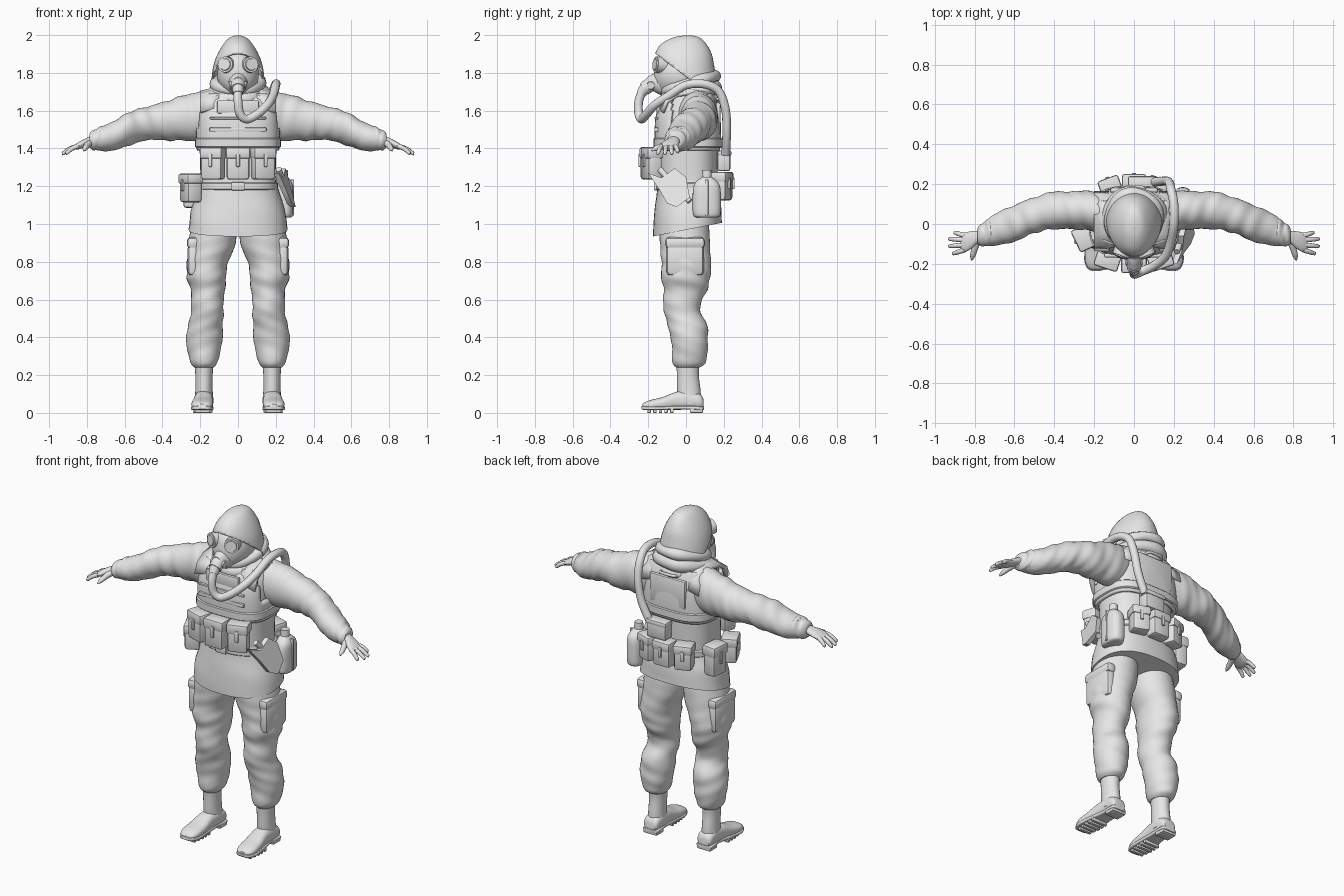
import bpy, bmesh, math
from math import sin, cos, pi
from mathutils import Vector, Matrix

cube = bpy.data.objects.get("Cube")
if cube:
    bpy.data.objects.remove(cube, do_unlink=True)

GREY = (0.8, 0.8, 0.8, 1)
mat = bpy.data.materials.new("plain grey")
mat.use_nodes = True
mat.diffuse_color = GREY
mat.node_tree.nodes["Principled BSDF"].inputs["Base Color"].default_value = GREY


def add(name, data, mirror=False):
    obj = bpy.data.objects.new(name, data)
    bpy.context.scene.collection.objects.link(obj)
    data.materials.append(mat)
    if mirror:
        obj.modifiers.new("mirror", "MIRROR").use_mirror_merge = False
    return obj


def from_bmesh(name, bm, mirror=False):
    bmesh.ops.recalc_face_normals(bm, faces=bm.faces)
    mesh = bpy.data.meshes.new(name)
    bm.to_mesh(mesh)
    bm.free()
    return add(name, mesh, mirror)


def spline(rows, steps):
    """Smooth path through rows of numbers."""
    out = []
    for i in range(len(rows) - 1):
        a, b, c, d = (rows[max(0, min(len(rows) - 1, i + k))] for k in (-1, 0, 1, 2))
        for s in range(steps):
            t = s / steps
            out.append([(2*q + (r-p)*t + (2*p-5*q+4*r-s4)*t*t + (3*q-p-3*r+s4)*t**3) / 2
                        for p, q, r, s4 in zip(a, b, c, d)])
    return out + [list(rows[-1])]


def loft(name, axis, rows, n=36, power=2, steps=4, fold=0, freq=60, mirror=False,
         caps=True, edit=None):
    """Skin over rings; a row is position, two centre values and two radii."""
    bm = bmesh.new()
    rings = []
    path = spline(rows, steps)
    for i, (t, a, b, ra, rb) in enumerate(path):
        ring = []
        for k in range(n):
            u = 2 * pi * k / n
            c, s = cos(u), sin(u)
            f = fold * sin(pi * i / (len(path) - 1))
            w = 1 + f * (sin(freq*t + 2*sin(u + 9*t)) + 0.6*sin(1.7*freq*t + 3*u))
            p = a + math.copysign(abs(c)**(2/power), c) * ra * w
            q = b + math.copysign(abs(s)**(2/power), s) * rb * w
            co = {"x": (t, p, q), "y": (p, t, q), "z": (p, q, t)}[axis]
            ring.append(bm.verts.new(co))
        rings.append(ring)
    for r1, r2 in zip(rings, rings[1:]):
        for k in range(n):
            bm.faces.new((r1[k], r1[k-1], r2[k-1], r2[k]))
    if caps:
        bm.faces.new(rings[0])
        bm.faces.new(rings[-1])
    if edit:
        edit(bm)
    return from_bmesh(name, bm, mirror)


def tube(name, points, radii, mirror=False, steps=6):
    curve = bpy.data.curves.new(name, "CURVE")
    curve.dimensions = "3D"
    curve.bevel_depth = 1
    curve.bevel_resolution = 4
    curve.use_fill_caps = True
    if not isinstance(radii, (list, tuple)):
        radii = [radii] * len(points)
    path = spline([(*p, r) for p, r in zip(points, radii)], steps)
    line = curve.splines.new("POLY")
    line.points.add(len(path) - 1)
    for point, (x, y, z, r) in zip(line.points, path):
        point.co = (x, y, z, 1)
        point.radius = r
    return add(name, curve, mirror)


def box(name, centre, size, turn=0, bevel=0.012, mirror=False):
    bm = bmesh.new()
    m = Matrix.Translation(centre) @ Matrix.Rotation(turn, 4, "Z") @ Matrix.Diagonal((*size, 1))
    bmesh.ops.create_cube(bm, size=1, matrix=m)
    bmesh.ops.bevel(bm, geom=bm.edges[:], offset=bevel, segments=2, affect="EDGES", profile=0.5)
    return from_bmesh(name, bm, mirror)


def rod(name, start, end, r1, r2, mirror=False):
    start, end = Vector(start), Vector(end)
    d = end - start
    bm = bmesh.new()
    m = Matrix.Translation((start + end) / 2) @ d.to_track_quat("Z", "Y").to_matrix().to_4x4()
    bmesh.ops.create_cone(bm, cap_ends=True, segments=24, radius1=r1, radius2=r2,
                          depth=d.length, matrix=m)
    return from_bmesh(name, bm, mirror)


def pouch(name, x, y, z, w, d, h, turn=0, mirror=False):
    """Soft box with a lid and a strap on its outer face."""
    box(name, (x, y, z), (w, d, h), turn, 0.015, mirror)
    box(name + "_flap", (x, y, z + 0.33*h), (w + 0.01, d + 0.012, 0.36*h), turn, 0.012, mirror)
    out = Matrix.Rotation(turn, 3, "Z") @ Vector((0, -d/2 - 0.006, 0))
    box(name + "_strap", (x + out.x, y + out.y, z + 0.1*h), (0.02, 0.012, 0.4*h), turn, 0.004, mirror)


# Trousers with cargo pockets
loft("trouser_leg", "z", [
    (1.0, .125, -.01, .12, .13), (.9, .137, -.005, .125, .133), (.8, .16, 0, .11, .13),
    (.72, .168, 0, .104, .13), (.65, .16, -.005, .09, .115), (.55, .163, -.022, .086, .095),
    (.47, .17, .005, .09, .106), (.38, .18, .02, .097, .096), (.3, .18, .018, .08, .093),
    (.26, .18, .016, .068, .085), (.24, .18, .01, .052, .062)],
    fold=.028, freq=48, steps=6, mirror=True)
box("cargo_pocket", (.235, -.005, .81), (.065, .2, .17), 0, .025, True)
box("cargo_pocket_flap", (.238, -.005, .9), (.065, .21, .06), 0, .02, True)

# Boots
loft("boot_shaft", "z", [(.05, .18, .02, .05, .06), (.12, .18, .015, .046, .062),
     (.2, .18, .01, .046, .058), (.27, .18, .01, .05, .062)], mirror=True)
loft("boot_foot", "y", [(.092, .18, .05, .035, .025), (.075, .18, .06, .047, .04),
     (.02, .18, .068, .05, .05), (-.05, .183, .064, .05, .048), (-.12, .187, .05, .056, .035),
     (-.18, .19, .042, .056, .028), (-.215, .19, .038, .045, .02), (-.23, .19, .036, .025, .01)],
     power=2.5, mirror=True)
loft("boot_sole", "y", [(.095, .18, .025, .03, .01), (.08, .18, .025, .05, .01),
     (0, .18, .028, .045, .01), (-.1, .187, .026, .055, .01), (-.18, .19, .024, .06, .01),
     (-.225, .19, .026, .042, .01), (-.235, .19, .028, .02, .008)], power=5, mirror=True)
box("boot_heel", (.18, .055, .014), (.09, .07, .028), 0, .006, True)
for i in range(5):
    box("boot_tread", (.188, -.075 - .03*i, .012), (.1 - .01*max(0, i - 2), .018, .024), 0, .003, True)


# Jacket with a hem that rises toward the back
def lift_hem(bm):
    for v in bm.verts:
        v.co.z += max(0, 1.2 - v.co.z) * .75 * (v.co.y + .17)


loft("jacket_skirt", "z", [(.935, 0, .008, .262, .182), (1.05, 0, .008, .248, .178),
     (1.15, 0, .008, .222, .165), (1.23, 0, .008, .2, .158)], power=2.4, fold=.008, freq=20,
     edit=lift_hem)
loft("torso", "z", [(1.18, 0, .01, .2, .155), (1.3, 0, .01, .2, .158), (1.45, 0, .01, .205, .16),
     (1.58, 0, .015, .205, .15), (1.66, 0, .03, .19, .125), (1.71, 0, .035, .15, .1),
     (1.76, 0, .035, .1, .1)], power=2.5)
loft("belt", "z", [(1.18, 0, .01, .207, .163), (1.185, 0, .01, .212, .168),
     (1.215, 0, .01, .212, .168), (1.22, 0, .01, .205, .163)], power=2.5, steps=1)
box("belt_buckle", (0, -.16, 1.2), (.07, .02, .045), 0, .006)


# Armoured vest with arm openings
def arm_holes(bm):
    gone = [f for f in bm.faces if abs(f.calc_center_median().x) > .15
            and f.calc_center_median().z > 1.5 and abs(f.calc_center_median().y - .02) < .1]
    bmesh.ops.delete(bm, geom=gone, context="FACES")


vest = loft("vest", "z", [(1.39, 0, .01, .218, .17), (1.46, 0, .01, .222, .176),
            (1.56, 0, .01, .218, .172), (1.64, 0, .015, .205, .152), (1.69, 0, .02, .195, .125)],
            n=64, power=3, caps=False, edit=arm_holes)
vest.modifiers.new("thickness", "SOLIDIFY").thickness = .02
for z, h, r in ((1.43, .05, .228), (1.5, .022, .226), (1.56, .012, .222)):
    if z < 1.5:
        loft("vest_band", "z", [(z-h/2, 0, .01, r-.006, .178), (z-h/2+.005, 0, .01, r, .183),
             (z+h/2-.005, 0, .01, r, .183), (z+h/2, 0, .01, r-.006, .178)], power=3, steps=1)
    else:
        box("vest_seam", (0, -.157, z), (.3, .02, h), 0, .005)
box("chest_panel", (0, -.145, 1.62), (.22, .02, .07), 0, .006)
box("back_panel", (0, .17, 1.56), (.24, .025, .17), 0, .01)
tube("drag_handle", [(-.05, .16, 1.66), (-.04, .185, 1.665), (.04, .185, 1.665), (.05, .16, 1.66)], .008)
bm = bmesh.new()
edge = [(-.135, 1.62), (-.11, 1.68), (-.05, 1.718), (.03, 1.73), (.1, 1.715), (.15, 1.66), (.165, 1.6)]
pairs = [[bm.verts.new((x, y, z - .25*(x - .1))) for x in (.1, .2)] for y, z in edge]
for (a, b), (c, d) in zip(pairs, pairs[1:]):
    bm.faces.new((a, b, d, c))
from_bmesh("vest_shoulder", bm, True).modifiers.new("thickness", "SOLIDIFY").thickness = .022

# Sleeves, cuffs and bare hands
loft("sleeve", "x", [(.1, .05, 1.58, .08, .1), (.18, .06, 1.575, .098, .13), (.25, .068, 1.565, .098, .125),
     (.33, .07, 1.555, .095, .112), (.42, .065, 1.54, .093, .098), (.5, .045, 1.53, .09, .086),
     (.57, .015, 1.505, .092, .09), (.64, -.01, 1.475, .088, .08), (.7, -.03, 1.455, .08, .07),
     (.74, -.045, 1.45, .064, .06)], fold=.035, freq=52, steps=6, mirror=True)
loft("cuff", "x", [(.7, -.035, 1.455, .06, .055), (.725, -.04, 1.452, .07, .065),
     (.75, -.05, 1.447, .06, .056), (.77, -.055, 1.444, .055, .052), (.785, -.06, 1.442, .04, .038)],
     fold=.04, freq=120, mirror=True)
loft("palm", "x", [(.76, -.06, 1.445, .03, .028), (.79, -.068, 1.437, .034, .024),
     (.82, -.082, 1.425, .045, .022), (.85, -.092, 1.412, .049, .018), (.87, -.095, 1.405, .042, .01)],
     n=20, mirror=True)
for name, y, tip in (("index", -.13, (.912, -.15, 1.372)), ("middle", -.105, (.932, -.112, 1.37)),
                     ("ring", -.08, (.932, -.075, 1.372)), ("little", -.058, (.905, -.042, 1.38))):
    root = Vector((.85, y, 1.412))
    tip = Vector(tip)
    tube(name + "_finger", [root, root.lerp(tip, .5) + Vector((0, 0, .006)), root.lerp(tip, .93), tip],
         (.013, .012, .009, .003), True, 3)
tube("thumb", [(.785, -.08, 1.43), (.8, -.125, 1.415), (.81, -.16, 1.4), (.815, -.182, 1.388)],
     (.02, .016, .013, .004), True, 3)


# Hood with a face opening, and the folds round the neck
def face_opening(bm):
    origin, normal = Vector((0, -.16, 1.9)), Vector((0, .75, 1))
    for co, no in ((origin, normal), (Vector((0, .03, 0)), Vector((0, 1, 0)))):
        bmesh.ops.bisect_plane(bm, geom=bm.verts[:] + bm.edges[:] + bm.faces[:], plane_co=co, plane_no=no)
    gone = [f for f in bm.faces if (f.calc_center_median() - origin).dot(normal) < 0
            and f.calc_center_median().y < .03]
    bmesh.ops.delete(bm, geom=gone, context="FACES")


hood = loft("hood", "z", [(1.66, 0, .03, .14, .13), (1.72, 0, .02, .142, .145), (1.79, 0, .0, .138, .157),
            (1.85, 0, -.01, .127, .157), (1.9, 0, -.014, .108, .15), (1.95, 0, -.012, .079, .122),
            (1.985, 0, 0, .047, .075), (1.998, 0, .01, .014, .024)], n=40, edit=face_opening)
hood.modifiers.new("thickness", "SOLIDIFY").thickness = .012
for name, z, tilt, rx, ry, r in (("upper", 1.745, .3, .118, .128, .032), ("lower", 1.69, .25, .128, .125, .04),
                                 ("front", 1.65, .12, .1, .125, .03)):
    ring = [(rx*cos(k*pi/12), .025 + ry*sin(k*pi/12), z + tilt*ry*sin(k*pi/12)) for k in range(25)]
    tube("neck_fold_" + name, ring, [r * (1 + .12*sin(k*pi/3)) for k in range(25)], steps=2)

# Breathing mask: face, eyepieces, valve and hose
loft("mask_face", "y", [(.06, 0, 1.79, .105, .12), (-.05, 0, 1.79, .11, .122), (-.1, 0, 1.795, .1, .115),
     (-.135, 0, 1.795, .078, .1), (-.16, 0, 1.79, .045, .07), (-.17, 0, 1.78, .02, .035)])
loft("mask_snout", "y", [(-.08, 0, 1.74, .07, .075), (-.14, 0, 1.745, .055, .06),
     (-.18, 0, 1.75, .038, .042), (-.205, 0, 1.75, .025, .028)])
eye, look = Vector((.05, -.115, 1.84)), Vector((.4, -1, .1)).normalized()
rod("eyepiece", eye, eye + look*.05, .045, .042, True)
rod("eye_lens", eye + look*.045, eye + look*.056, .034, .03, True)
rod("valve_body", (0, -.15, 1.765), (0, -.222, 1.715), .04, .036)
rod("valve_collar", (0, -.205, 1.735), (0, -.238, 1.69), .034, .026)
rod("valve_side_cap", (.02, -.185, 1.735), (.044, -.187, 1.733), .024, .02, True)
tube("hose", [(0, -.228, 1.71), (0, -.25, 1.65), (.01, -.25, 1.585), (.045, -.235, 1.555),
     (.1, -.21, 1.58), (.155, -.165, 1.63), (.185, -.09, 1.68), (.2, 0, 1.735), (.2, .1, 1.74),
     (.185, .175, 1.7), (.175, .21, 1.6), (.15, .215, 1.48), (.1, .21, 1.37)], .023)

# Front pouches
pouch("front_pouch_centre", 0, -.2, 1.32, .12, .08, .17)
pouch("front_pouch_side", .132, -.18, 1.32, .115, .08, .17, .32, True)

# Gear round the back of the belt
box("filter_box", (.04, .2, 1.335), (.13, .07, .11), 0, .012)
box("filter_box_lid", (.04, .205, 1.375), (.14, .07, .03), 0, .01)
pouch("back_pouch_middle", 0, .205, 1.2, .11, .08, .15, pi)
pouch("back_pouch_side", .118, .185, 1.2, .1, .085, .15, pi - .35, True)
pouch("right_pouch", -.245, .07, 1.175, .11, .08, .18, -pi/2 - .1)
pouch("right_front_pouch", -.25, -.07, 1.19, .11, .085, .15, -pi/2 + .45)

# Water bottle on the left hip
loft("bottle", "z", [(1.035, .245, .11, .035, .055), (1.05, .245, .11, .046, .072), (1.12, .245, .11, .048, .075),
     (1.2, .245, .11, .046, .07), (1.235, .242, .11, .034, .045), (1.25, .24, .11, .02, .022)], power=2.5)
rod("bottle_cap", (.24, .11, 1.245), (.24, .11, 1.285), .026, .024)
box("bottle_strap", (.245, .11, 1.14), (.104, .016, .19), 0, .004)

# Folding spade on the left hip
outline = [(-.2, 1.27), (-.13, 1.245), (-.06, 1.295), (0, 1.25), (.02, 1.14), (-.05, 1.09), (-.1, 1.11), (-.14, 1.18)]
bm = bmesh.new()
face = bm.faces.new([bm.verts.new((.25 - .25*(z - 1.2) + .3*min(0, y + .05), y, z)) for y, z in outline])
grown = bmesh.ops.extrude_face_region(bm, geom=[face])["geom"]
bmesh.ops.translate(bm, verts=[v for v in grown if isinstance(v, bmesh.types.BMVert)], vec=(.028, 0, 0))
from_bmesh("spade_blade", bm)
rod("spade_handle", (.215, -.14, 1.29), (.27, .02, 1.12), .016, .016)

# Smooth shading with crisp edges
bpy.ops.object.select_all(action="DESELECT")
for obj in bpy.context.scene.objects:
    if obj.type == "MESH":
        obj.select_set(True)
        bpy.context.view_layer.objects.active = obj
bpy.ops.object.shade_smooth_by_angle(angle=math.radians(40))
